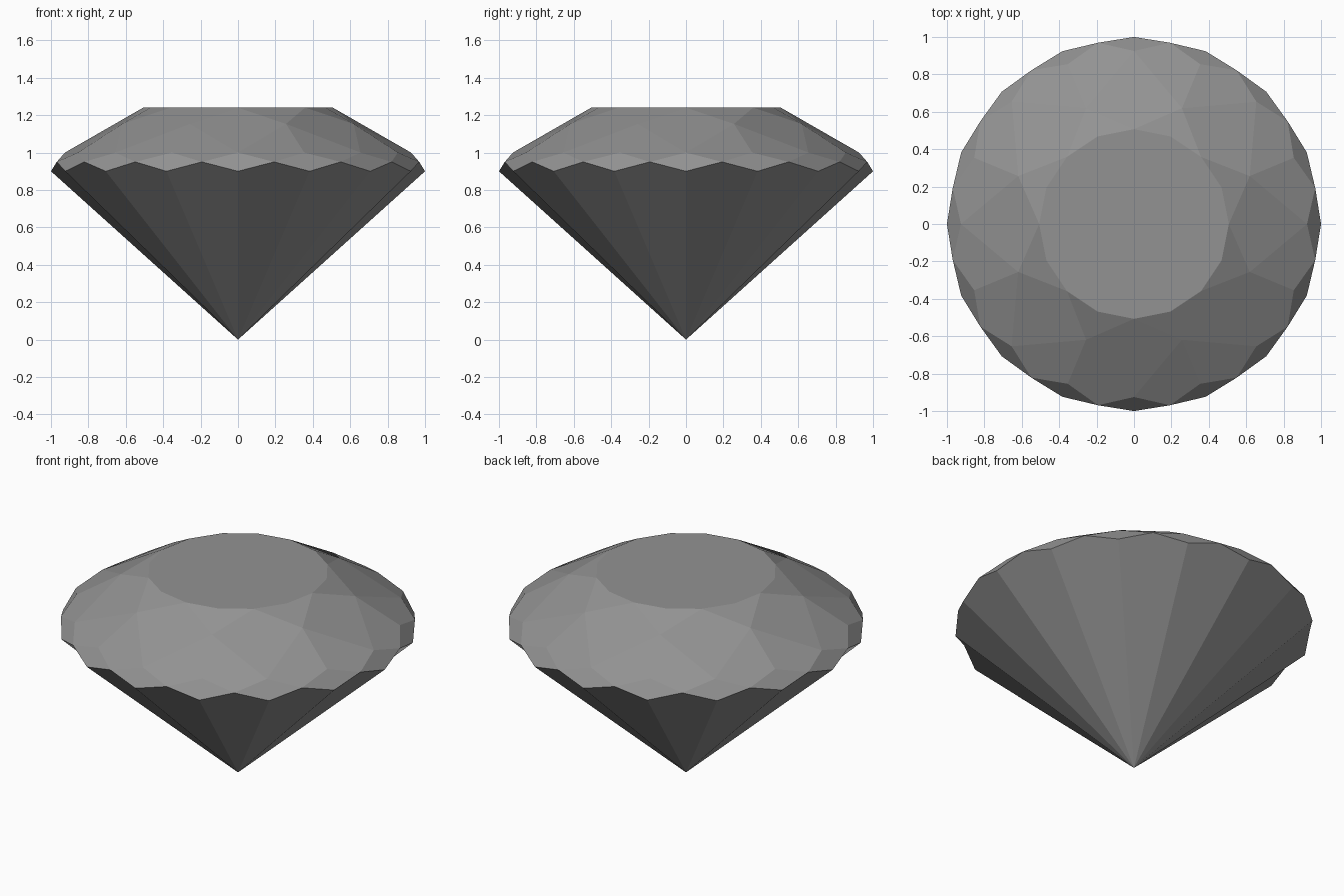
import bpy, bmesh
from math import cos, sin, pi

if "Cube" in bpy.data.objects:
    bpy.data.objects.remove(bpy.data.objects["Cube"])

N = 16                      # girdle divisions; main facets repeat every second one
STEP = 2 * pi / N

bm = bmesh.new()


def ring(count, radius, z, start=0.0):
    """Evenly spaced ring of vertices; start is in girdle divisions."""
    return [bm.verts.new((radius * cos(start * STEP + i * 2 * pi / count),
                          radius * sin(start * STEP + i * 2 * pi / count), z))
            for i in range(count)]


# Facet corners from the table down to the point
table = ring(N, 0.507, 1.24)
star = ring(N // 2, 0.67, 1.153, 1)
crown = ring(N, 0.925, 1.0)
high = ring(N, 0.988, 0.95, 0.5)
low = ring(N, 1.0, 0.9)
point = bm.verts.new((0, 0, 0))

# Flat table
bm.faces.new(table)

for k in range(N // 2):
    a, b, c = 2 * k, 2 * k + 1, (2 * k + 2) % N
    # Star facet and main crown kite
    bm.faces.new((table[a], star[k], table[c], table[b]))
    bm.faces.new((table[a], star[k - 1], crown[a], star[k]))
    # Upper girdle facets
    for i, j in ((a, b), (b, c)):
        bm.faces.new((star[k], crown[i], high[i], crown[j]))

for i in range(N):
    # Small diamond-shaped girdle facets
    bm.faces.new((low[i], high[i], crown[i], high[i - 1]))
    # Pavilion facets running to the point
    bm.faces.new((point, low[(i + 1) % N], high[i], low[i]))

bmesh.ops.recalc_face_normals(bm, faces=bm.faces)
mesh = bpy.data.meshes.new("cut_gem")
bm.to_mesh(mesh)
bm.free()
gem = bpy.data.objects.new("cut_gem", mesh)
bpy.context.collection.objects.link(gem)

# Dark grey stone
stone = bpy.data.materials.new("dark_grey_stone")
stone.diffuse_color = (0.29, 0.29, 0.29, 1)
stone.use_nodes = True
stone.node_tree.nodes["Principled BSDF"].inputs["Base Color"].default_value = stone.diffuse_color
mesh.materials.append(stone)
